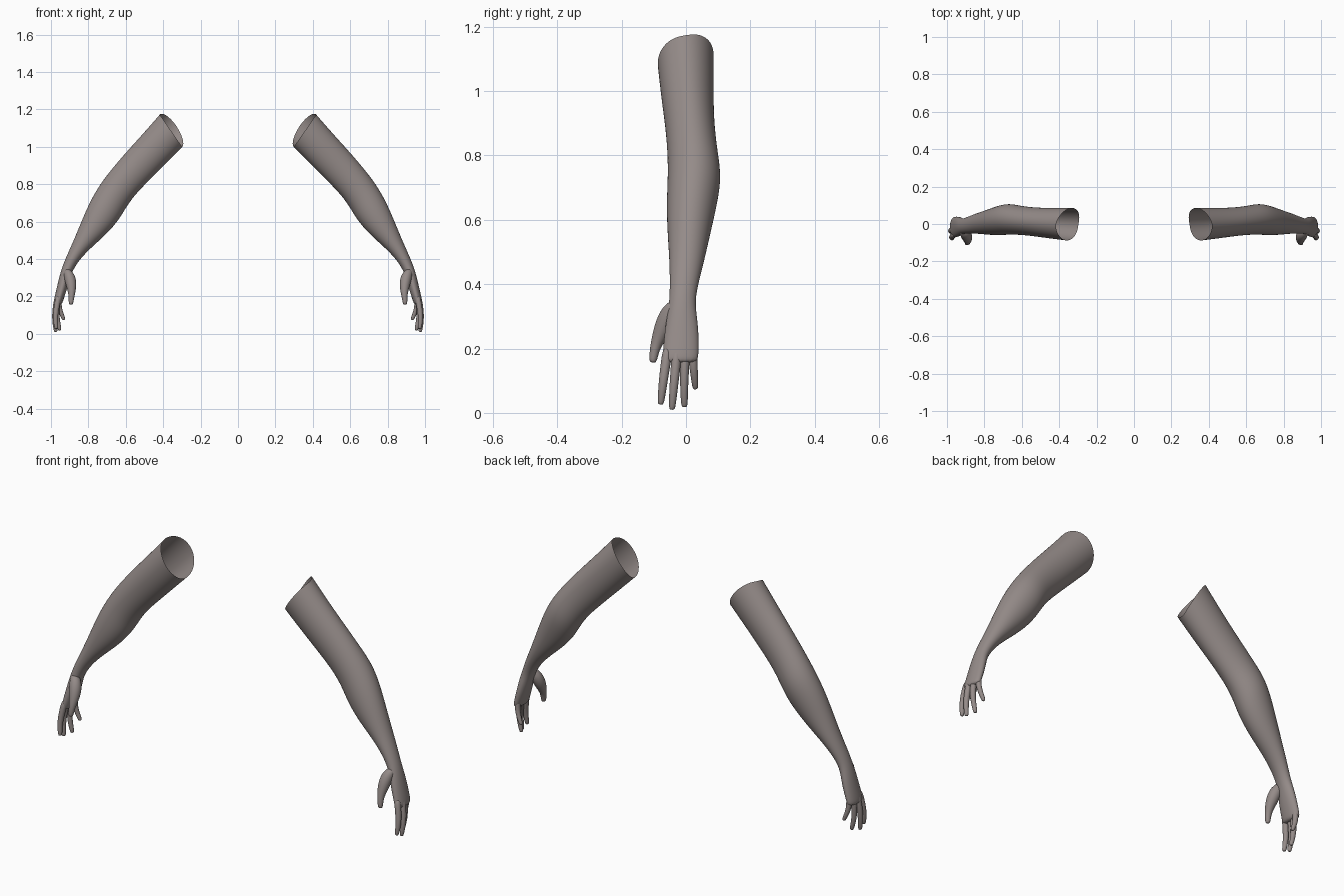
import bpy, bmesh, math
from mathutils import Vector

skin = bpy.data.materials.new("warm grey skin")
skin.diffuse_color = (0.30, 0.26, 0.25, 1)
SIDES = 16


def loft(name, rings, cap_start, cap_end):
    """Skin a list of vertex rings, smooth it and mirror it to the other side."""
    bm = bmesh.new()
    loops = [[bm.verts.new(p) for p in ring] for ring in rings]
    for a, b in zip(loops, loops[1:]):
        n = len(a)
        for i in range(n):
            bm.faces.new((a[i], a[(i + 1) % n], b[(i + 1) % n], b[i]))
    for loop, cap in ((loops[0], cap_start), (loops[-1], cap_end)):
        if cap:
            bm.faces.new(loop)
    bmesh.ops.recalc_face_normals(bm, faces=bm.faces)
    for f in bm.faces:
        f.smooth = True
    mesh = bpy.data.meshes.new(name)
    bm.to_mesh(mesh)
    bm.free()
    mesh.materials.append(skin)
    ob = bpy.data.objects.new(name, mesh)
    bpy.context.collection.objects.link(ob)
    ob.modifiers.new("Mirror", 'MIRROR').use_mirror_merge = False
    sub = ob.modifiers.new("Smooth", 'SUBSURF')
    sub.levels = sub.render_levels = 2
    return ob


# Arm and palm sections: outer x, z, inner x, z, front y, back y
sections = [
    (0.420, 1.174, 0.297, 0.997, -0.090, 0.088),
    (0.510, 1.070, 0.390, 0.903, -0.079, 0.087),
    (0.600, 0.972, 0.488, 0.805, -0.065, 0.090),
    (0.680, 0.878, 0.555, 0.735, -0.059, 0.100),
    (0.740, 0.800, 0.600, 0.670, -0.058, 0.112),
    (0.792, 0.710, 0.635, 0.608, -0.062, 0.100),
    (0.835, 0.610, 0.700, 0.533, -0.060, 0.080),
    (0.877, 0.505, 0.785, 0.460, -0.053, 0.060),
    (0.913, 0.425, 0.848, 0.395, -0.051, 0.041),
    (0.941, 0.357, 0.885, 0.335, -0.052, 0.028),
    (0.957, 0.300, 0.900, 0.290, -0.061, 0.036),
    (0.971, 0.240, 0.915, 0.235, -0.069, 0.041),
    (0.985, 0.180, 0.935, 0.175, -0.074, 0.040),
    (0.987, 0.155, 0.943, 0.152, -0.072, 0.036),
]
rings = []
for k, (ox, oz, ix, iz, y0, y1) in enumerate(sections):
    outer, inner = Vector((ox, 0, oz)), Vector((ix, 0, iz))
    mid, half = (outer + inner) / 2, (outer - inner) / 2
    ring = []
    for i in range(SIDES):
        t = math.tau * i / SIDES
        p = mid + half * math.cos(t)
        p.y = (y0 + y1) / 2 + (y1 - y0) / 2 * math.sin(t)
        if k == 0:  # the open rim reaches higher at the back
            p += Vector((-0.7, 0, 0.7)) * 0.04 * max(0, math.sin(t))
        ring.append(p)
    rings.append(ring)
loft("arm", rings, False, True)


def digit(name, points):
    """Tapered round tube through (x, y, z, radius) with a rounded tip."""
    pos = [Vector(p[:3]) for p in points]
    rad = [p[3] for p in points]
    end = (pos[-1] - pos[-2]).normalized()
    pos.append(pos[-1] + end * rad[-1] * 0.8)
    rad.append(rad[-1] * 0.65)
    rings = []
    for i, (c, r) in enumerate(zip(pos, rad)):
        d = (pos[min(i + 1, len(pos) - 1)] - pos[max(i - 1, 0)]).normalized()
        u = d.cross(Vector((0, 1, 0))).normalized()
        v = d.cross(u)
        rings.append([c + (u * math.cos(math.tau * j / 8) + v * math.sin(math.tau * j / 8)) * r * 1.06
                      for j in range(8)])
    loft(name, rings, True, True)


digit("thumb", [(0.922, -0.032, 0.345, 0.016), (0.902, -0.050, 0.312, 0.031),
                (0.892, -0.068, 0.270, 0.031), (0.889, -0.086, 0.230, 0.022),
                (0.890, -0.097, 0.200, 0.016), (0.893, -0.102, 0.166, 0.013)])
digit("index_finger", [(0.958, -0.056, 0.205, 0.016), (0.968, -0.063, 0.155, 0.016),
                       (0.978, -0.072, 0.090, 0.014), (0.972, -0.078, 0.034, 0.011)])
digit("middle_finger", [(0.963, -0.028, 0.205, 0.016), (0.974, -0.031, 0.155, 0.016),
                        (0.983, -0.038, 0.085, 0.014), (0.975, -0.043, 0.018, 0.011)])
digit("ring_finger", [(0.960, -0.002, 0.205, 0.016), (0.968, -0.004, 0.150, 0.015),
                      (0.968, -0.006, 0.085, 0.013), (0.954, -0.005, 0.026, 0.011)])
digit("little_finger", [(0.955, 0.020, 0.205, 0.015), (0.958, 0.022, 0.155, 0.014),
                        (0.948, 0.026, 0.115, 0.012), (0.933, 0.029, 0.081, 0.010)])
